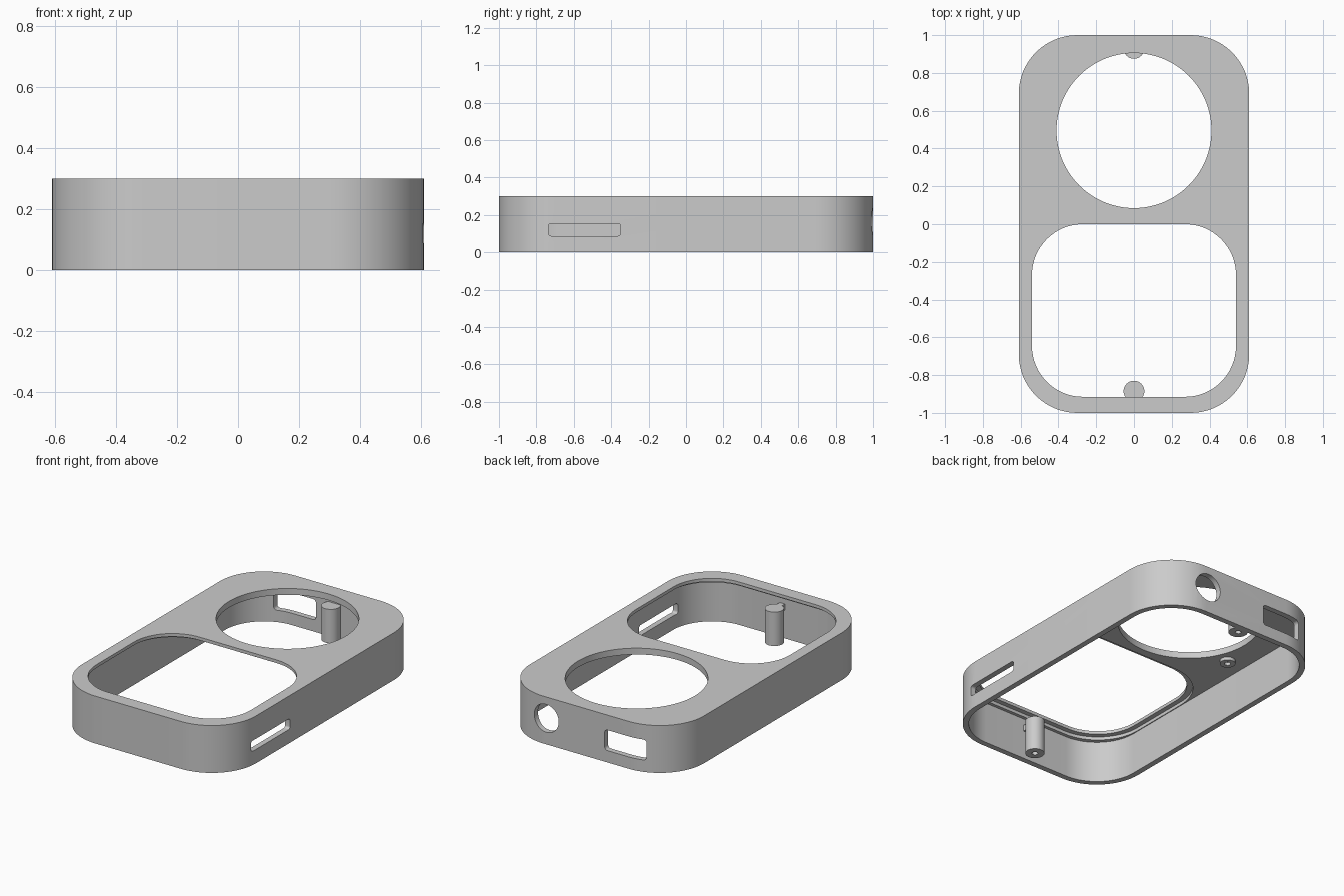
import bpy, bmesh, math
from mathutils import Matrix, Vector

if "Cube" in bpy.data.objects:
    bpy.data.objects.remove(bpy.data.objects["Cube"], do_unlink=True)

grey = bpy.data.materials.new("plain grey")
grey.use_nodes = True
grey.diffuse_color = (0.6, 0.6, 0.6, 1)
grey.node_tree.nodes["Principled BSDF"].inputs["Base Color"].default_value = (0.6, 0.6, 0.6, 1)

HEIGHT, WALL, PLATE_UNDER = 0.30, 0.035, 0.26

# Cyclic axis swaps: a profile is drawn in the first two axes, extruded along the third
AXES = {"z": (0, 1, 2), "x": (1, 2, 0), "y": (2, 0, 1)}


def rounded_rect(u0, u1, v0, v1, r, steps=16):
    """Counter-clockwise outline with round corners."""
    corners = [(u1 - r, v1 - r), (u0 + r, v1 - r), (u0 + r, v0 + r), (u1 - r, v0 + r)]
    pts = []
    for k, (cu, cv) in enumerate(corners):
        for i in range(steps + 1):
            a = math.pi / 2 * (k + i / steps)
            pts.append((cu + r * math.cos(a), cv + r * math.sin(a)))
    return pts


def circle(u, v, r, n=48):
    return [(u + r * math.cos(math.tau * i / n), v + r * math.sin(math.tau * i / n))
            for i in range(n)]


def prism(name, outline, w0, w1, axis="z", edge_round=0):
    """Extrude an outline along an axis, optionally rounding both end rims."""
    bm = bmesh.new()
    order = AXES[axis]

    def place(u, v, w):
        co = Vector((0, 0, 0))
        for target, value in zip(order, (u, v, w)):
            co[target] = value
        return bm.verts.new(co)

    low = [place(u, v, w0) for u, v in outline]
    high = [place(u, v, w1) for u, v in outline]
    n = len(outline)
    ends = [bm.faces.new(low[::-1]), bm.faces.new(high)]
    for i in range(n):
        j = (i + 1) % n
        bm.faces.new((low[i], low[j], high[j], high[i]))
    if edge_round:
        rims = [e for f in ends for e in f.edges]
        bmesh.ops.bevel(bm, geom=rims, offset=edge_round, segments=3,
                        profile=0.5, affect='EDGES')
    mesh = bpy.data.meshes.new(name)
    bm.to_mesh(mesh)
    bm.free()
    mesh.materials.append(grey)
    obj = bpy.data.objects.new(name, mesh)
    bpy.context.collection.objects.link(obj)
    return obj


def activate(obj):
    bpy.ops.object.select_all(action='DESELECT')
    obj.select_set(True)
    bpy.context.view_layer.objects.active = obj


def cut(obj, *cutters):
    """Subtract each cutter from the object, then discard it."""
    activate(obj)
    for cutter in cutters:
        cutter.hide_render = True
        mod = obj.modifiers.new("cut", 'BOOLEAN')
        mod.operation, mod.solver, mod.object = 'DIFFERENCE', 'EXACT', cutter
        bpy.ops.object.modifier_apply(modifier=mod.name)
        bpy.data.objects.remove(cutter, do_unlink=True)


def smooth(obj):
    activate(obj)
    bpy.ops.object.shade_smooth_by_angle(angle=math.radians(30))


# Shell: rounded tray, open underneath
shell = prism("shell", rounded_rect(-0.61, 0.61, -1, 1, 0.31), 0, HEIGHT, edge_round=0.01)
i = WALL
cut(shell,
    prism("cavity", rounded_rect(-0.61 + i, 0.61 - i, -1 + i, 1 - i, 0.31 - i),
          -0.1, PLATE_UNDER),
    # Screen window with a shallow seat below it
    prism("screen_seat", rounded_rect(-0.57, 0.57, -0.945, 0.035, 0.295), 0.2, 0.28),
    prism("screen_window", rounded_rect(-0.54, 0.54, -0.915, 0, 0.27), 0.2, 0.4),
    # Round dial opening
    prism("dial_opening", circle(0, 0.495, 0.41, 96), 0.2, 0.4),
    # Side slot, and the round and square ports in the back wall
    prism("side_slot", rounded_rect(-0.735, -0.35, 0.088, 0.155, 0.015, 6), 0.5, 0.7, "x"),
    prism("round_port", circle(0.165, 0.28, 0.088), 0.85, 1.1, "y"),
    prism("square_port", rounded_rect(0.075, 0.205, -0.41, -0.13, 0.02, 6), 0.85, 1.1, "y"))
smooth(shell)

# Screw posts at both ends, each with a pilot hole underneath
for name, y in (("front_post", -0.885), ("back_post", 0.93)):
    post = prism(name, circle(0, y, 0.055), 0.003, 0.218)
    cut(post, prism("pilot", circle(0, y, 0.017, 24), -0.1, 0.15))
    smooth(post)

# Rib joining the front post to the wall
prism("front_post_rib", rounded_rect(-0.018, 0.018, -0.975, -0.92, 0.004, 2), 0.18, 0.218)

# Small bosses under the top plate
for name, x in (("left_boss", 0.45), ("right_boss", -0.45)):
    boss = prism(name, circle(x, 0.3, 0.045), 0.24, PLATE_UNDER + 0.01)
    cut(boss, prism("pilot", circle(x, 0.3, 0.018, 24), 0.2, 0.258))
    smooth(boss)
